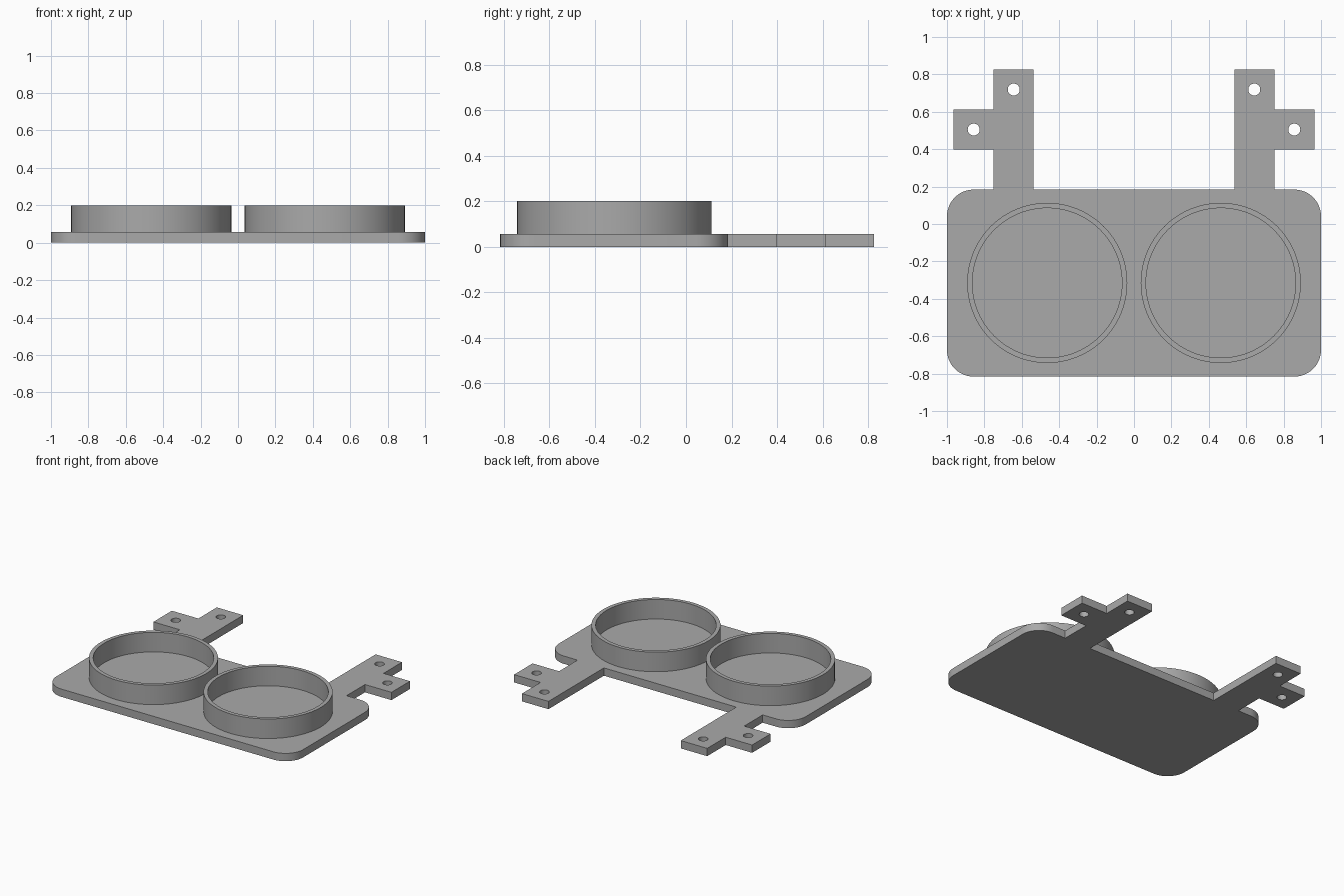
import bpy, bmesh
from math import pi, cos, sin

cube = bpy.data.objects.get("Cube")
if cube:
    bpy.data.objects.remove(cube, do_unlink=True)

PLATE_TOP = 0.057
RIM_TOP = 0.2
CUP_FLOOR = 0.057
CUP_X, CUP_Y = 0.464, -0.315

grey = bpy.data.materials.new("plain grey")
grey.use_nodes = True
colour = (0.4, 0.4, 0.4, 1)
grey.diffuse_color = colour
grey.node_tree.nodes["Principled BSDF"].inputs["Base Color"].default_value = colour


def circle(cx, cy, r, n, start=0.0, sweep=2 * pi, closed=True):
    """Points along an arc; a full circle leaves out the repeated end."""
    steps = n if closed else n - 1
    return [(cx + r * cos(start + sweep * i / steps),
             cy + r * sin(start + sweep * i / steps)) for i in range(n)]


def extrude_outline(name, outline, z0, z1, holes=()):
    """Fill an outline with holes and raise it into a solid."""
    bm = bmesh.new()
    edges = []
    for loop in (outline, *holes):
        verts = [bm.verts.new((x, y, z0)) for x, y in loop]
        edges += [bm.edges.new((a, b)) for a, b in zip(verts, verts[1:] + verts[:1])]
    bmesh.ops.triangle_fill(bm, edges=edges, use_beauty=True)
    raised = bmesh.ops.extrude_face_region(bm, geom=bm.faces[:], use_keep_orig=True)["geom"]
    bmesh.ops.translate(bm, vec=(0, 0, z1 - z0),
                        verts=[v for v in raised if isinstance(v, bmesh.types.BMVert)])
    bmesh.ops.recalc_face_normals(bm, faces=bm.faces[:])
    mesh = bpy.data.meshes.new(name)
    bm.to_mesh(mesh)
    bm.free()
    mesh.materials.append(grey)
    obj = bpy.data.objects.new(name, mesh)
    bpy.context.collection.objects.link(obj)
    bpy.ops.object.select_all(action="DESELECT")
    obj.select_set(True)
    bpy.context.view_layer.objects.active = obj
    bpy.ops.object.shade_smooth_by_angle(angle=pi / 6)
    return obj


# Base plate and both bracket arms share one outline
R, BACK, FRONT = 0.143, 0.184, -0.816
right_half = circle(1 - R, FRONT + R, R, 13, -pi / 2, pi / 2, False)
right_half += circle(1 - R, BACK - R, R, 13, 0, pi / 2, False)
right_half += [(0.75, BACK), (0.75, 0.398), (0.964, 0.398), (0.964, 0.612),
               (0.75, 0.612), (0.75, 0.826), (0.536, 0.826), (0.536, BACK)]
outline = right_half + [(-x, y) for x, y in reversed(right_half)]
screw_holes = [circle(s * x, y, 0.032, 32)
               for s in (-1, 1) for x, y in ((0.643, 0.719), (0.857, 0.505))]
extrude_outline("base_plate", outline, 0, PLATE_TOP, screw_holes)

# Round holders: a thin wall standing on the plate
for side, s in (("left", 1), ("right", -1)):
    extrude_outline(side + "_holder_ring", circle(s * CUP_X, CUP_Y, 0.428, 96),
                    PLATE_TOP, RIM_TOP, [circle(s * CUP_X, CUP_Y, 0.4, 96)])
